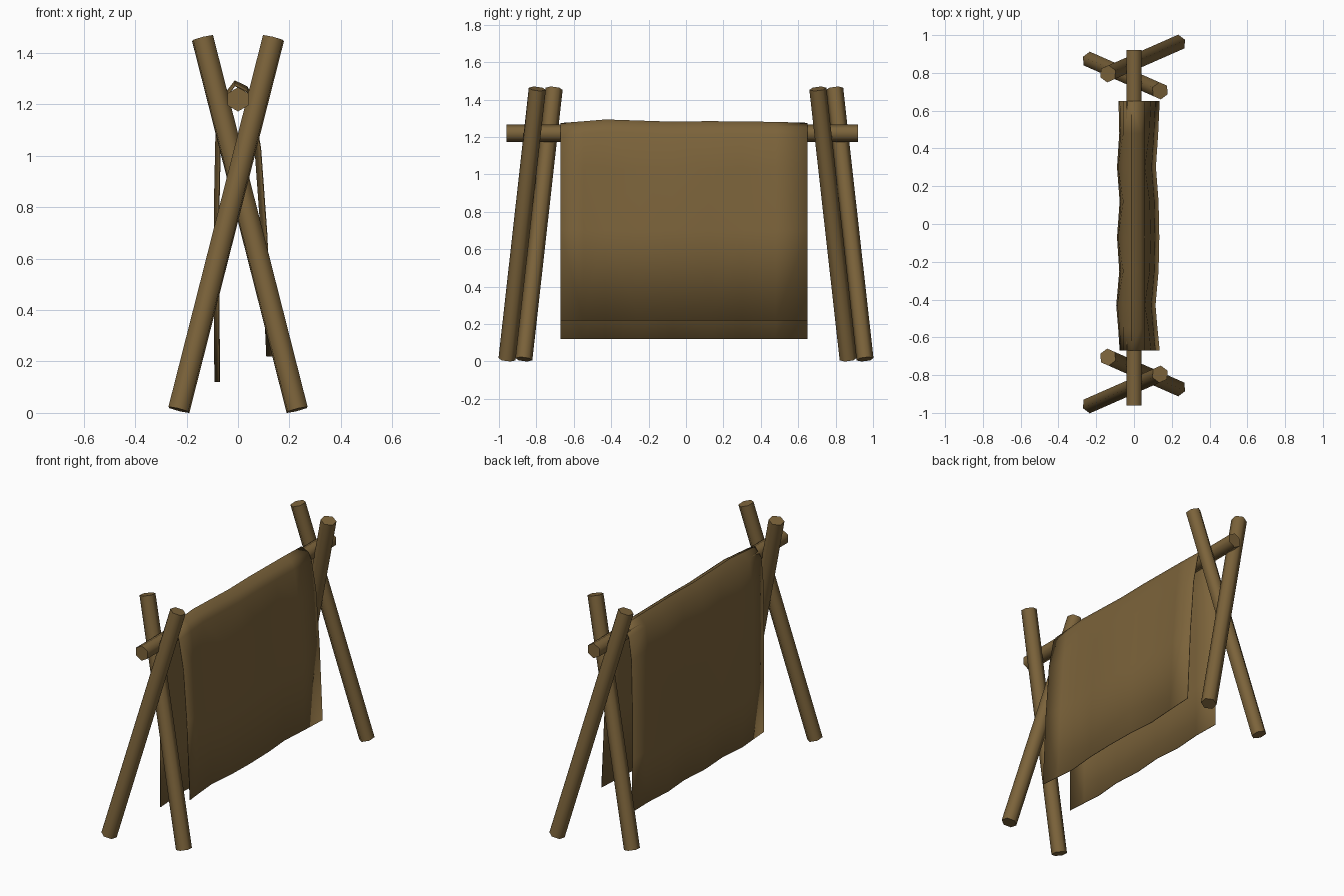
import bpy, bmesh, math
from mathutils import Vector

if "Cube" in bpy.data.objects:
    bpy.data.objects.remove(bpy.data.objects["Cube"])

brown = bpy.data.materials.new("brown")
brown.diffuse_color = (0.2, 0.125, 0.043, 1)
brown.use_nodes = True
brown.node_tree.nodes["Principled BSDF"].inputs["Base Color"].default_value = brown.diffuse_color


def finish(ob, angle):
    ob.data.materials.append(brown)
    bpy.ops.object.select_all(action='DESELECT')
    bpy.context.view_layer.objects.active = ob
    ob.select_set(True)
    bpy.ops.object.shade_smooth_by_angle(angle=math.radians(angle))


def pole(name, a, b, r, spin=0):
    a, b = Vector(a), Vector(b)
    d = b - a
    bpy.ops.mesh.primitive_cylinder_add(vertices=6, radius=r, depth=d.length)
    ob = bpy.context.object
    ob.name = name
    for v in ob.data.vertices:      # spin the hexagon about its own axis
        x, y = v.co.x, v.co.y
        v.co.x = x * math.cos(spin) - y * math.sin(spin)
        v.co.y = x * math.sin(spin) + y * math.cos(spin)
    ob.location = (a + b) / 2
    ob.rotation_euler = d.to_track_quat('Z', 'Y').to_euler()
    finish(ob, 65)


# Crossed poles, the rear pair turned half round from the front pair
for label, s in (("front", 1), ("rear", -1)):
    pole(label + "_outer_pole", (-0.23 * s, -0.957 * s, 0.012), (0.138 * s, -0.795 * s, 1.458), 0.046)
    pole(label + "_inner_pole", (0.23 * s, -0.867 * s, 0.012), (-0.138 * s, -0.705 * s, 1.458), 0.046)

# Ridge beam resting in the crossings
pole("ridge_beam", (0, -0.96, 1.22), (0, 0.92, 1.22), 0.047)

# Hide draped over the beam: cross-section (x, z) swept along y with folds
profile = [(-0.080, 0.12), (-0.082, 0.45), (-0.082, 0.80), (-0.076, 1.08),
           (-0.056, 1.22), (-0.012, 1.278), (0.035, 1.255), (0.056, 1.215),
           (0.076, 1.03), (0.100, 0.70), (0.122, 0.22)]
columns = [-0.67, -0.55, -0.43, -0.25, -0.07, 0.12, 0.30, 0.48, 0.65]
left_fold = [0.008, 0.0, -0.010, 0.006, -0.006, 0.008, -0.006, 0.006, 0.002]
right_fold = [0.012, 0.0, -0.010, 0.006, 0.010, 0.006, -0.008, 0.004, 0.012]
top_rise = [-0.005, 0.004, 0.014, 0.008, 0.002, 0.005, 0.003, 0.001, -0.004]

bm = bmesh.new()
grid = []
for i, y in enumerate(columns):
    row = []
    for x, z in profile:
        if z > 1.2:
            z += top_rise[i]
        else:
            x += left_fold[i] if x < 0 else right_fold[i]
        row.append(bm.verts.new((x, y, z)))
    grid.append(row)
for i in range(len(columns) - 1):
    for j in range(len(profile) - 1):
        a, b, c, d = grid[i][j], grid[i + 1][j], grid[i + 1][j + 1], grid[i][j + 1]
        if (i + j) % 2:
            bm.faces.new((a, b, c))
            bm.faces.new((a, c, d))
        else:
            bm.faces.new((a, b, d))
            bm.faces.new((b, c, d))
bmesh.ops.recalc_face_normals(bm, faces=bm.faces)
mesh = bpy.data.meshes.new("draped_hide")
bm.to_mesh(mesh)
bm.free()
hide = bpy.data.objects.new("draped_hide", mesh)
bpy.context.collection.objects.link(hide)
finish(hide, 40)
solid = hide.modifiers.new("thickness", 'SOLIDIFY')
solid.thickness = 0.004
solid.offset = 0
